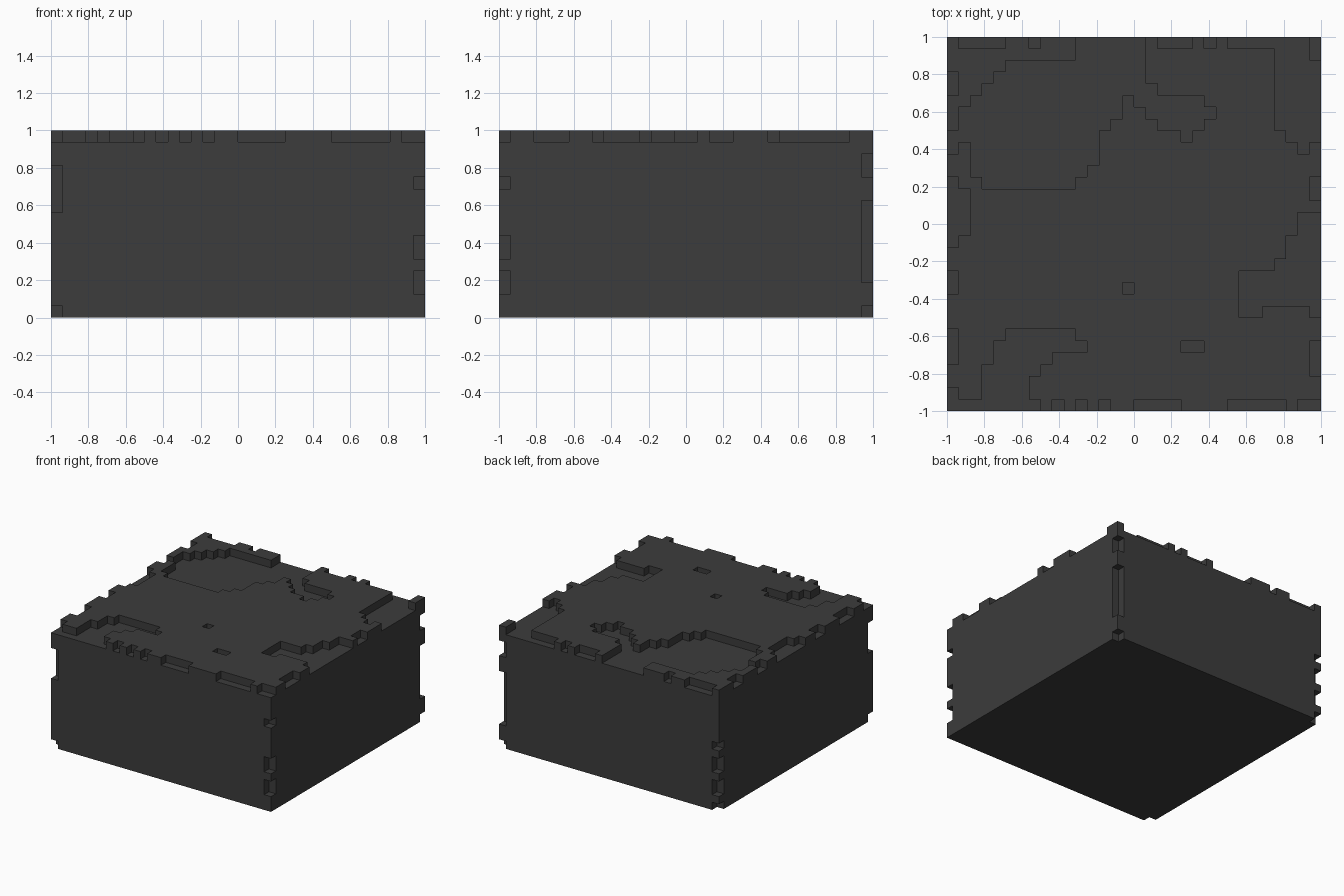
import bpy
import bmesh

cube = bpy.data.objects.get("Cube")
if cube:
    bpy.data.objects.remove(cube)

SIZE, HEIGHT = 32, 16      # cells across and cells up
CELL = 2 / SIZE
LAST = SIZE - 1
TOP = HEIGHT - 1


def outline(x, y, *turns):
    """Right-angled loop: turns alternate new row, new column."""
    points = [(x, y)]
    for i, value in enumerate(turns):
        if i % 2:
            x = value
        else:
            y = value
        points.append((x, y))
    return points


def inside(points, column, row):
    """Even-odd test of a cell centre against a loop."""
    cx, cy = column + 0.5, row + 0.5
    hit = False
    for (ax, ay), (bx, by) in zip(points, points[1:] + points[:1]):
        if ax == bx and ax > cx and min(ay, by) < cy < max(ay, by):
            hit = not hit
    return hit


# Sunken areas of the top, columns from the left and rows from the back
back_basin = outline(11, 0, 2, 5, 3, 4, 4, 3, 5, 2, 6, 1, 8, 0, 10, 1, 9, 2, 12, 3,
                     13, 11, 12, 12, 11, 13, 8, 14, 7, 15, 5, 16, 6, 17, 7, 18, 8,
                     20, 9, 21, 8, 22, 7, 23, 6, 22, 5, 18, 4, 17, 0)
back_corner = outline(24, 0, 1, 28, 8, 29, 9, 30, 10, 31, 9, 32, 2, 31, 0)
side_basin = outline(30, 15, 17, 29, 19, 28, 20, 25, 24, 27, 23, 31, 24, 32, 15)
front_basin = outline(1, 30, 31, 3, 28, 4, 26, 5, 25, 11, 26, 12, 27, 9, 28, 8,
                      29, 7, 31, 8, 32, 0, 30)
side_notch = outline(1, 12, 13, 2, 17, 1, 18, 0, 12)
small_pit = outline(15, 21, 22, 16, 21)
long_pit = outline(20, 26, 27, 22, 26)
sunken = (back_basin, back_corner, side_basin, front_basin, side_notch,
          small_pit, long_pit)

empty = {(c, r, TOP) for c in range(SIZE) for r in range(SIZE)
         if any(inside(loop, c, r) for loop in sunken)}

# Battlement notches along the four top edges
front_runs = [(9, 10), (11, 12), (13, 14), (16, 20), (24, 29), (30, 32)]
back_runs = [(1, 5), (7, 8), (18, 21), (22, 23)]
low_x_runs = [(3, 5), (20, 22), (25, 28)]
high_x_runs = [(12, 14), (26, 30)]
high_x_runs[1] = (26, 29)
for runs, cell in ((front_runs, lambda i: (i, LAST, TOP)),
                   (back_runs, lambda i: (i, 0, TOP)),
                   (low_x_runs, lambda i: (0, i, TOP)),
                   (high_x_runs, lambda i: (LAST, i, TOP))):
    for start, end in runs:
        empty.update(cell(i) for i in range(start, end))

# Notches down the four upright corners
corner_runs = {
    (0, LAST): [(0, 1), (9, 13)],
    (LAST, LAST): [(2, 4), (5, 7), (11, 12)],
    (LAST, 0): [(0, 1), (3, 10), (12, 14)],
    (0, 0): [(0, 1), (2, 4), (5, 7), (8, 9)],
}
for (column, row), runs in corner_runs.items():
    for start, end in runs:
        empty.update((column, row, level) for level in range(start, end))


def solid(c, r, level):
    in_range = 0 <= c < SIZE and 0 <= r < SIZE and 0 <= level < HEIGHT
    return in_range and (c, r, level) not in empty


# Skin: one quad on every exposed cell side
bm = bmesh.new()
corners = {}


def corner(c, r, level):
    key = (c, r, level)
    if key not in corners:
        corners[key] = bm.verts.new((c * CELL - 1, 1 - r * CELL, level * CELL))
    return corners[key]


for c in range(SIZE):
    for r in range(SIZE):
        for level in range(HEIGHT):
            base = (c, r, level)
            if not solid(*base):
                continue
            for axis in range(3):
                u, v = (axis + 1) % 3, (axis + 2) % 3
                for side in (0, 1):
                    beside = list(base)
                    beside[axis] += 2 * side - 1
                    if solid(*beside):
                        continue
                    ring = []
                    for du, dv in ((0, 0), (1, 0), (1, 1), (0, 1)):
                        p = list(base)
                        p[axis] += side
                        p[u] += du
                        p[v] += dv
                        ring.append(corner(*p))
                    # Rows run towards the front, so the winding is mirrored
                    bm.faces.new(ring[::-1] if side else ring)

mesh = bpy.data.meshes.new("notched_block")
bm.to_mesh(mesh)
bm.free()

charcoal = bpy.data.materials.new("charcoal")
charcoal.use_nodes = True
colour = (0.045, 0.045, 0.045, 1)
charcoal.diffuse_color = colour
charcoal.node_tree.nodes["Principled BSDF"].inputs["Base Color"].default_value = colour
mesh.materials.append(charcoal)

block = bpy.data.objects.new("notched_block", mesh)
bpy.context.collection.objects.link(block)
